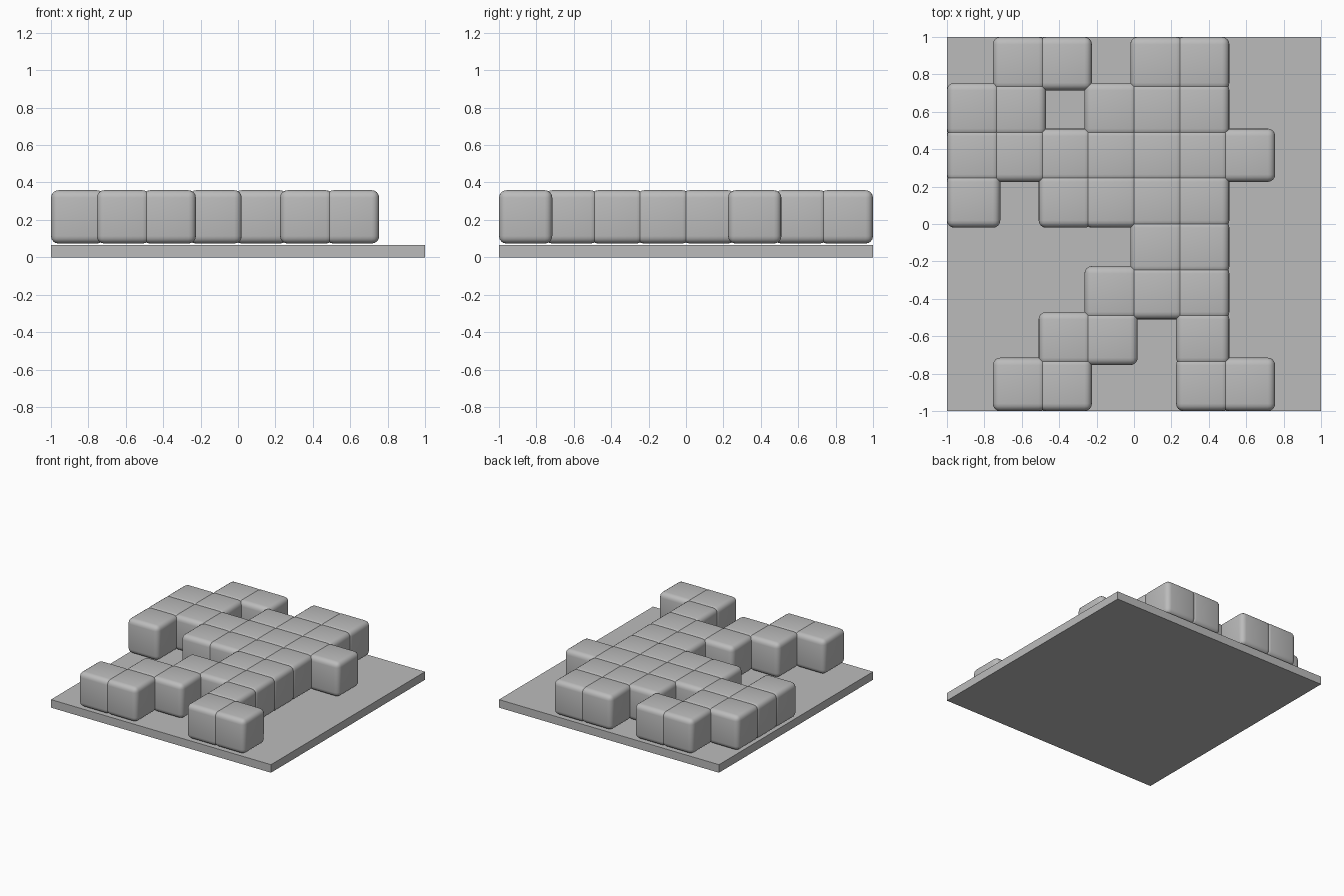
import bpy
import bmesh
from mathutils import Matrix

default = bpy.data.objects.get("Cube")
if default:
    bpy.data.objects.remove(default, do_unlink=True)

PITCH, SIZE, BASE_HEIGHT, BLOCK_Z = 0.245, 0.285, 0.066, 0.216

grey = bpy.data.materials.new("plain grey")
colour = (0.5, 0.5, 0.5, 1)
grey.diffuse_color = colour
grey.use_nodes = True
grey.node_tree.nodes["Principled BSDF"].inputs["Base Color"].default_value = colour


def box_mesh(name, size, bevel=0):
    bm = bmesh.new()
    bmesh.ops.create_cube(bm, size=1, matrix=Matrix.Diagonal((*size, 1)))
    if bevel:
        bmesh.ops.bevel(bm, geom=bm.edges[:], offset=bevel, segments=4,
                        profile=0.5, affect='EDGES')
        for face in bm.faces:
            face.smooth = True
    mesh = bpy.data.meshes.new(name)
    bm.to_mesh(mesh)
    bm.free()
    mesh.materials.append(grey)
    return mesh


def place(name, mesh, location):
    obj = bpy.data.objects.new(name, mesh)
    obj.location = location
    bpy.context.collection.objects.link(obj)


# Thin square base plate
place("base_plate", box_mesh("base_plate", (2, 2, BASE_HEIGHT)), (0, 0, BASE_HEIGHT / 2))

# Rounded blocks on an eight by eight grid, back row first
PATTERN = [
    ".##.##..",
    "##.###..",
    "#######.",
    "#.####..",
    "....##..",
    "...###..",
    "..##.#..",
    ".##..##.",
]
block = box_mesh("block", (SIZE, SIZE, SIZE), 0.04)
for r, row in enumerate(PATTERN):
    for c, cell in enumerate(row):
        if cell == "#":
            place(f"block_row{r + 1}_column{c + 1}", block,
                  ((c - 3.5) * PITCH, (3.5 - r) * PITCH, BLOCK_Z))
